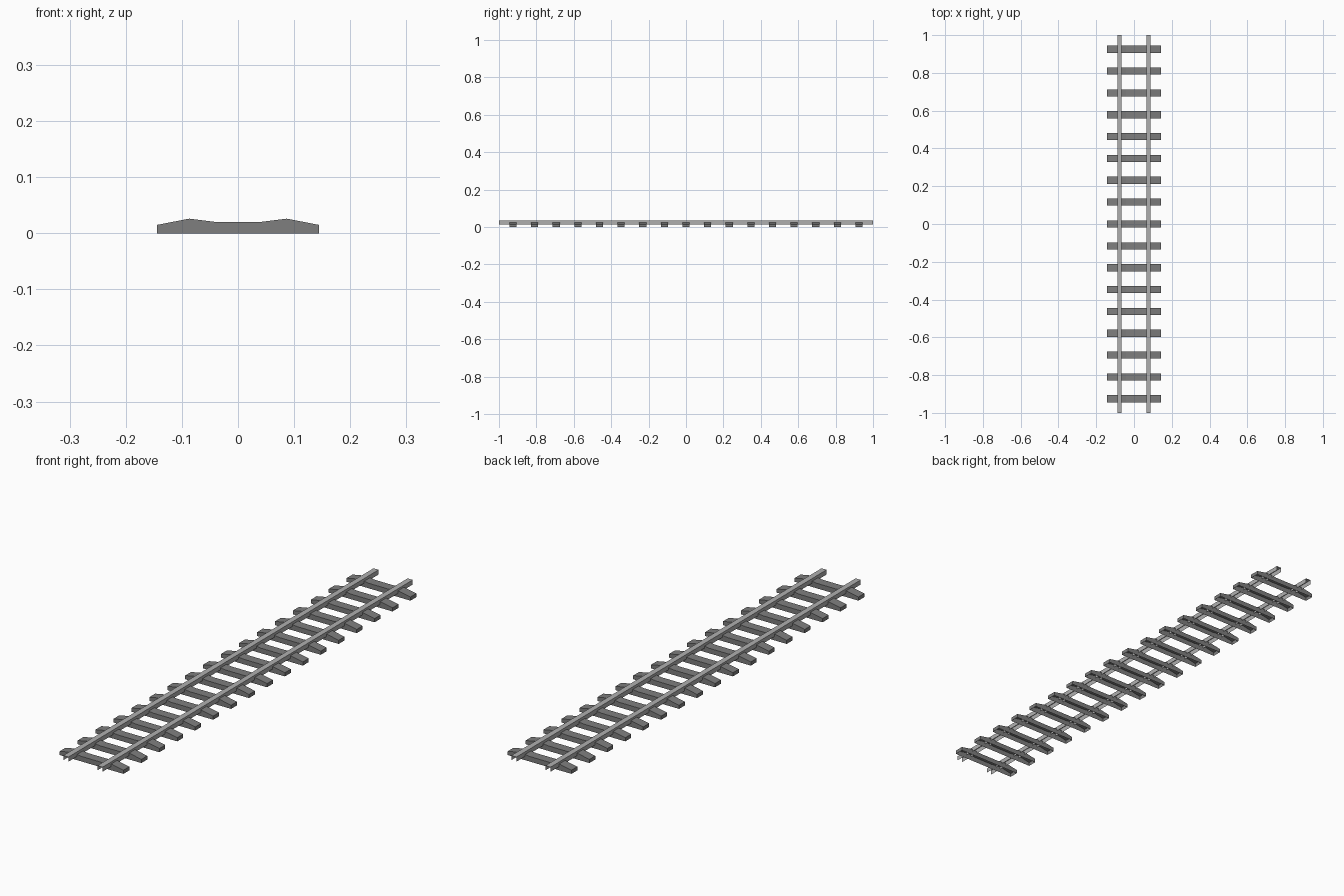
import bpy, bmesh

if "Cube" in bpy.data.objects:
    bpy.data.objects.remove(bpy.data.objects["Cube"])


def material(name, value):
    m = bpy.data.materials.new(name)
    m.diffuse_color = (value, value, value, 1)
    m.use_nodes = True
    m.node_tree.nodes["Principled BSDF"].inputs["Base Color"].default_value = m.diffuse_color
    return m


rail_grey = material("light_rail_grey", 0.43)
sleeper_grey = material("dark_sleeper_grey", 0.21)


def extrude_shell(name, profile, y0, y1, mat, capped):
    """Sweep an open x/z profile (right to left) along y; the underside stays open."""
    bm = bmesh.new()
    front = [bm.verts.new((x, y0, z)) for x, z in profile]
    back = [bm.verts.new((x, y1, z)) for x, z in profile]
    for i in range(len(profile) - 1):
        bm.faces.new((front[i], back[i], back[i + 1], front[i + 1]))
    if capped:
        bm.faces.new(front)
        bm.faces.new(back[::-1])
    mesh = bpy.data.meshes.new(name)
    bm.to_mesh(mesh)
    bm.free()
    mesh.materials.append(mat)
    obj = bpy.data.objects.new(name, mesh)
    bpy.context.collection.objects.link(obj)
    return obj


# Sleepers: raised under the rails, sloping to the ends, hollow below
half = [(0.144, 0.0), (0.144, 0.015), (0.087, 0.026), (0.043, 0.0205)]
sleeper_profile = half + [(-x, z) for x, z in reversed(half)]
COUNT, SPAN, DEPTH = 17, 0.925, 0.038
for i in range(COUNT):
    y = -SPAN + 2 * SPAN * i / (COUNT - 1)
    extrude_shell("sleeper_%02d" % (i + 1), sleeper_profile,
                  y - DEPTH / 2, y + DEPTH / 2, sleeper_grey, True)

# Rails: open-ended channels running the full length
for side, cx in (("left", -0.077), ("right", 0.077)):
    w = 0.0115
    extrude_shell(side + "_rail",
                  [(cx + w, 0.015), (cx + w, 0.034), (cx - w, 0.034), (cx - w, 0.015)],
                  -1.0, 1.0, rail_grey, False)
